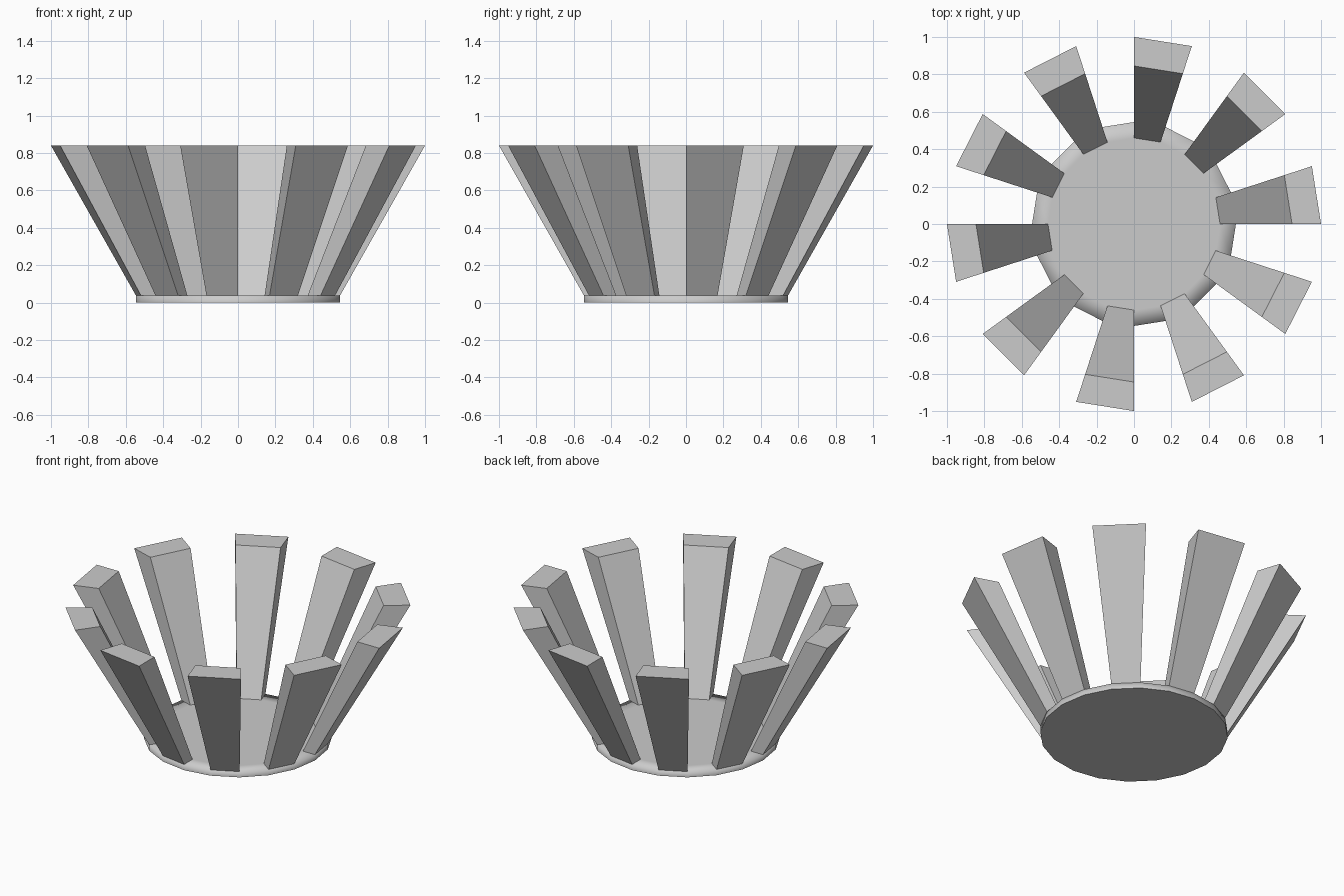
import bpy, bmesh
from math import radians, cos, sin

if "Cube" in bpy.data.objects:
    bpy.data.objects.remove(bpy.data.objects["Cube"])

SIDES = 20
FLOOR, TOP = 0.037, 0.84
R_BASE, R_FLOOR = 0.545, 0.46


def polar(r, step, z):
    a = radians(step * 360 / SIDES)
    return (r * cos(a), r * sin(a), z)


def finish(bm, name):
    bmesh.ops.recalc_face_normals(bm, faces=bm.faces[:])
    me = bpy.data.meshes.new(name)
    bm.to_mesh(me)
    bm.free()
    ob = bpy.data.objects.new(name, me)
    bpy.context.collection.objects.link(ob)
    return ob


# base plate: 20-sided disc with softly shaded rim and flat caps
bm = bmesh.new()
rings = [[bm.verts.new(polar(r, i, z)) for i in range(SIDES)]
         for r, z in ((R_BASE, 0), (R_BASE, FLOOR), (R_FLOOR, FLOOR))]
for low, high in zip(rings, rings[1:]):
    for i in range(SIDES):
        j = (i + 1) % SIDES
        bm.faces.new((low[i], low[j], high[j], high[i])).smooth = True
bm.faces.new(rings[0])
bm.faces.new(rings[-1])
finish(bm, "base_plate")


# flared slats: every other segment of the 20-sided ring
def slat(n):
    bm = bmesh.new()
    s = 2 * n
    loops = []
    for inner, outer, z in ((R_FLOOR, R_BASE, FLOOR), (0.845, 1.0, TOP)):
        loops.append([bm.verts.new(polar(r, k, z)) for r, k in
                      ((inner, s), (outer, s), (outer, s + 1), (inner, s + 1))])
    bottom, top = loops
    for i in range(4):
        j = (i + 1) % 4
        bm.faces.new((bottom[i], bottom[j], top[j], top[i]))
    bm.faces.new(bottom)
    bm.faces.new(top)
    finish(bm, f"slat_{n + 1}")


for n in range(SIDES // 2):
    slat(n)
